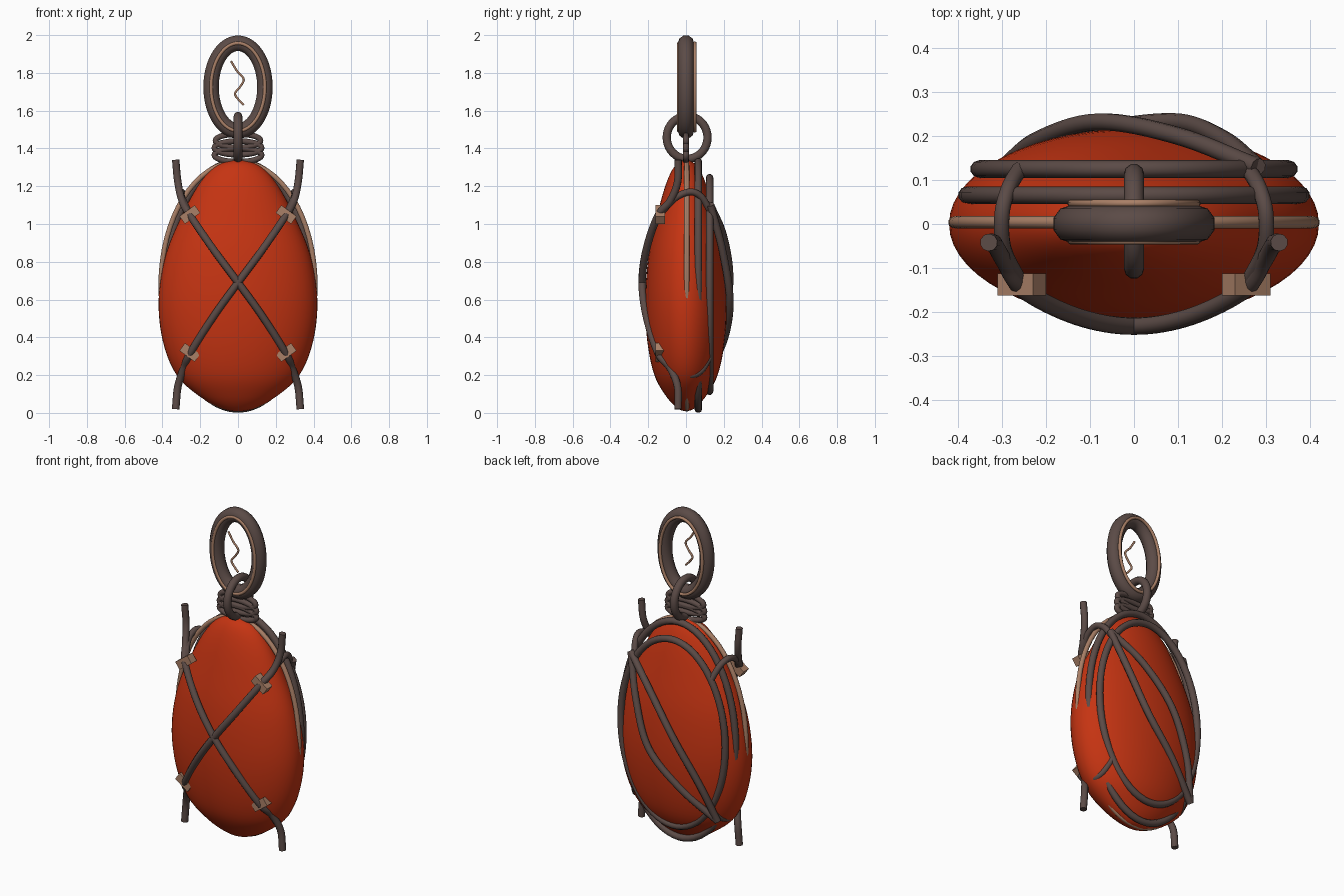
import bpy, bmesh, math
from mathutils import Vector, Matrix

if "Cube" in bpy.data.objects:
    bpy.data.objects.remove(bpy.data.objects["Cube"])


def material(name, rgb):
    m = bpy.data.materials.new(name)
    m.diffuse_color = (*rgb, 1)
    m.use_nodes = True
    m.node_tree.nodes["Principled BSDF"].inputs["Base Color"].default_value = m.diffuse_color
    return m


STONE = material("red_stone", (0.56, 0.034, 0.006))
WIRE = material("dark_wire", (0.105, 0.070, 0.062))
COPPER = material("copper", (0.40, 0.215, 0.135))


def smooth_path(pts, steps=8):
    """Catmull-Rom interpolation through the points."""
    p = [Vector(q) for q in pts]
    p = [2 * p[0] - p[1]] + p + [2 * p[-1] - p[-2]]
    out = []
    for i in range(1, len(p) - 2):
        a, b, c, d = p[i - 1:i + 3]
        for s in range(steps):
            t = s / steps
            out.append(0.5 * (2 * b + (c - a) * t + (2 * a - 5 * b + 4 * c - d) * t ** 2
                              + (3 * b - a - 3 * c + d) * t ** 3))
    return out + [p[-2]]


def add_mesh(name, mesh, mat):
    ob = bpy.data.objects.new(name, mesh)
    bpy.context.collection.objects.link(ob)
    mesh.materials.clear()
    mesh.materials.append(mat)
    return ob


def tube(name, pts, r, mat, closed=False):
    """Round wire along a path, turned into a smooth mesh."""
    cu = bpy.data.curves.new(name, 'CURVE')
    cu.dimensions = '3D'
    cu.bevel_depth = r
    cu.bevel_resolution = 3
    cu.use_fill_caps = True
    sp = cu.splines.new('POLY')
    sp.points.add(len(pts) - 1)
    for q, v in zip(sp.points, pts):
        q.co = (*v, 1)
    sp.use_cyclic_u = closed
    tmp = bpy.data.objects.new(name + "_path", cu)
    bpy.context.collection.objects.link(tmp)
    bpy.context.view_layer.update()
    me = bpy.data.meshes.new_from_object(tmp.evaluated_get(bpy.context.evaluated_depsgraph_get()))
    bpy.data.objects.remove(tmp)
    ob = add_mesh(name, me, mat)
    bpy.ops.object.select_all(action='DESELECT')
    ob.select_set(True)
    bpy.context.view_layer.objects.active = ob
    bpy.ops.object.shade_smooth_by_angle(angle=math.radians(50))
    return ob


def wire(name, pts, r=0.02, mat=WIRE):
    return tube(name, smooth_path(pts), r, mat)


def ring(name, y, z, rx, rz, r, mat=WIRE, n=64):
    """Upright elliptical ring facing the front."""
    pts = [(rx * math.cos(2 * math.pi * i / n), y, z + rz * math.sin(2 * math.pi * i / n))
           for i in range(n)]
    return tube(name, pts, r, mat, True)


# Egg-shaped stone: lathed profile flattened in depth
profile = smooth_path([(0, 0, 0.008), (0.08, 0, 0.022), (0.2, 0, 0.085), (0.325, 0, 0.2),
                       (0.398, 0, 0.38), (0.42, 0, 0.6), (0.382, 0, 0.84), (0.29, 0, 1.06),
                       (0.2, 0, 1.22), (0.11, 0, 1.31), (0, 0, 1.345)], 5)
bm = bmesh.new()
N = 56
rows = [[bm.verts.new((v.x * math.cos(2 * math.pi * j / N),
                       v.x * 0.515 * math.sin(2 * math.pi * j / N), v.z)) for j in range(N)]
        for v in profile]
for a, b in zip(rows, rows[1:]):
    for j in range(N):
        k = (j + 1) % N
        bm.faces.new((a[j], a[k], b[k], b[j]))
bmesh.ops.remove_doubles(bm, verts=bm.verts, dist=1e-5)
bmesh.ops.recalc_face_normals(bm, faces=bm.faces)
for f in bm.faces:
    f.smooth = True
me = bpy.data.meshes.new("stone")
bm.to_mesh(me)
bm.free()
add_mesh("stone", me, STONE)

# Frame rings around the stone
ring("copper_frame", 0.004, 0.675, 0.408, 0.655, 0.014, COPPER)
ring("middle_frame_ring", 0.065, 0.675, 0.38, 0.655, 0.02)
ring("back_frame_ring", 0.125, 0.68, 0.352, 0.565, 0.02)

# Crossing front wires with loose ends, links to the back and copper clamps
for s, side in ((-1, "left"), (1, "right")):
    wire(f"front_cross_wire_{side}",
         [(s * x, y, z) for x, y, z in (
             (0.33, -0.042, 1.34), (0.318, -0.045, 1.22), (0.295, -0.085, 1.12),
             (0.25, -0.15, 1.04), (0.13, -0.21, 0.865), (0, -0.232, 0.69),
             (-0.13, -0.21, 0.51), (-0.25, -0.15, 0.32), (-0.285, -0.085, 0.24),
             (-0.318, -0.045, 0.14), (-0.33, -0.042, 0.02))])
    for top, level in ((1, "upper"), (-1, "lower")):
        mid = 0.685
        wire(f"{level}_link_{side}",
             [(s * x, y, mid + top * dz) for x, y, dz in (
                 (0.255, -0.14, 0.365), (0.295, -0.06, 0.45), (0.3, 0.02, 0.485),
                 (0.285, 0.08, 0.46), (0.26, 0.125, 0.39))], 0.018)
        bm = bmesh.new()
        bmesh.ops.create_cube(bm, size=1)
        turn = Matrix.Rotation(-s * top * math.radians(-36), 4, 'Y')
        bm.transform(Matrix.Translation((s * 0.255, -0.137, mid + top * 0.365)) @ turn
                     @ Matrix.Diagonal((0.1, 0.05, 0.05, 1)))
        me = bpy.data.meshes.new("clamp")
        bm.to_mesh(me)
        bm.free()
        add_mesh(f"{level}_clamp_{side}", me, COPPER)

# Two bowed wires across the back
wire("back_wire_low", [(0.28, 0.13, 1.1), (0.2, 0.195, 0.85), (0.09, 0.232, 0.6),
                       (-0.1, 0.205, 0.4), (-0.3, 0.125, 0.22)])
wire("back_wire_high", [(0.28, 0.13, 1.1), (0.1, 0.2, 0.93), (-0.08, 0.232, 0.7),
                        (-0.22, 0.19, 0.45), (-0.3, 0.125, 0.22)])

# Flat coils at the neck
for i in range(3):
    ring(f"neck_coil_{i + 1}", 0, 1.365 + 0.038 * i, 0.125 - 0.006 * (i == 2), 0.036, 0.016, n=40)

# Connecting ring, seen edge-on from the front
tube("connecting_ring", [(0, 0.006 + 0.108 * math.cos(a * math.pi / 20),
                          1.458 + 0.113 * math.sin(a * math.pi / 20)) for a in range(40)],
     0.023, WIRE, True)

# Bail ring with copper edging and a small zigzag wire
ring("bail", 0, 1.725, 0.1425, 0.232, 0.043)
ring("bail_trim_front", -0.038, 1.725, 0.1425, 0.232, 0.009, COPPER)
ring("bail_trim_back", 0.047, 1.725, 0.1425, 0.232, 0.009, COPPER)
wire("zigzag_wire", [(-0.037, -0.04, 1.862), (-0.005, -0.04, 1.81), (0.03, -0.04, 1.767),
                     (0.01, -0.04, 1.725), (-0.016, -0.04, 1.69), (0.005, -0.04, 1.656),
                     (0.03, -0.04, 1.63)], 0.006, COPPER)
